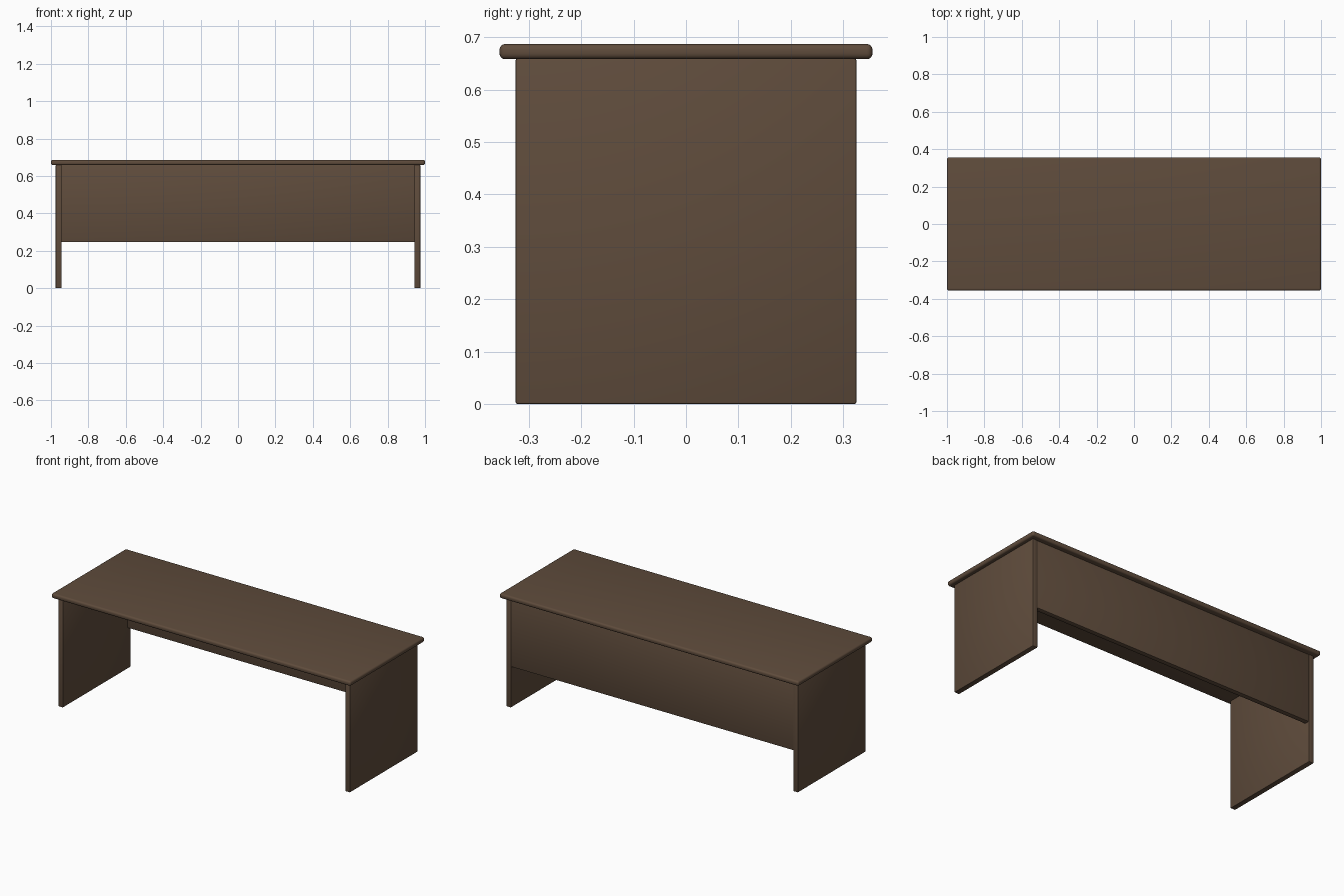
import bpy
import math

if "Cube" in bpy.data.objects:
    bpy.data.objects.remove(bpy.data.objects["Cube"])

wood = bpy.data.materials.new("dark brown wood")
wood.diffuse_color = (0.115, 0.072, 0.045, 1.0)
wood.use_nodes = True
wood.node_tree.nodes["Principled BSDF"].inputs["Base Color"].default_value = wood.diffuse_color


def board(name, lo, hi, bevel, segments):
    """Rounded-edge board between two opposite corners."""
    size = [b - a for a, b in zip(lo, hi)]
    centre = [(a + b) / 2 for a, b in zip(lo, hi)]
    bpy.ops.mesh.primitive_cube_add(size=1, location=centre)
    ob = bpy.context.object
    ob.name = name
    ob.scale = size
    bpy.ops.object.transform_apply(location=False, rotation=False, scale=True)
    ob.data.materials.append(wood)
    mod = ob.modifiers.new("rounded edges", 'BEVEL')
    mod.width = bevel
    mod.segments = segments
    bpy.ops.object.modifier_apply(modifier=mod.name)
    bpy.ops.object.shade_smooth_by_angle(angle=math.radians(35))
    return ob


# Overhanging desktop with rounded rim
board("desktop", (-1, -0.356, 0.658), (1, 0.356, 0.687), 0.011, 4)

# Solid side panels acting as legs
for side, x in (("left", -0.959), ("right", 0.959)):
    board(side + "_side_panel", (x - 0.016, -0.325, 0), (x + 0.016, 0.325, 0.659), 0.003, 2)

# Modesty panel across the back, between the sides
board("back_panel", (-0.944, 0.293, 0.246), (0.944, 0.323, 0.659), 0.003, 2)
